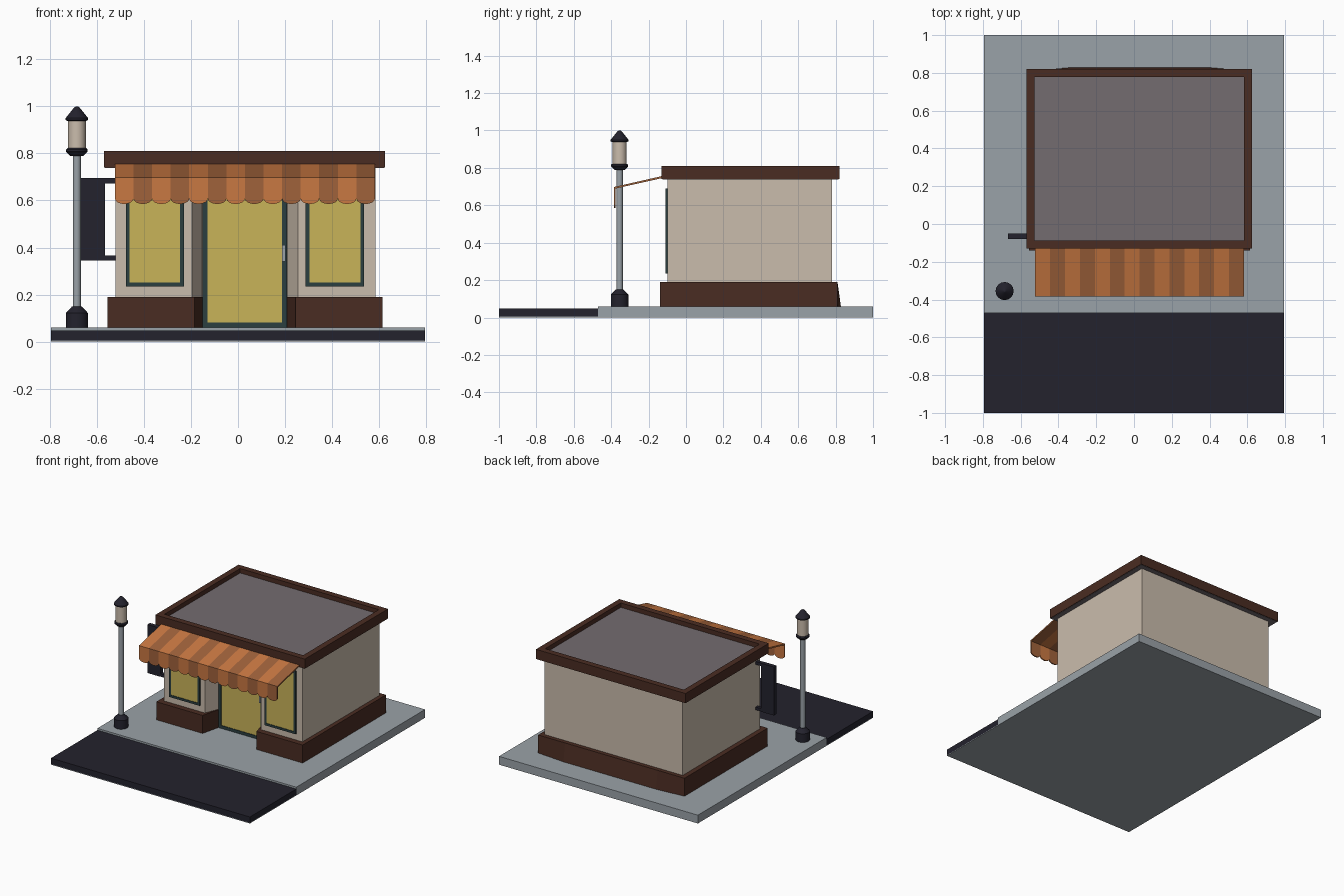
import bpy, bmesh, math

if "Cube" in bpy.data.objects:
    bpy.data.objects.remove(bpy.data.objects["Cube"])


def material(name, hex_code):
    def linear(i):
        c = int(hex_code[i:i + 2], 16) / 255
        return c / 12.92 if c <= 0.04045 else ((c + 0.055) / 1.055) ** 2.4
    m = bpy.data.materials.new(name)
    m.diffuse_color = (linear(0), linear(2), linear(4), 1)
    m.use_nodes = True
    m.node_tree.nodes["Principled BSDF"].inputs["Base Color"].default_value = m.diffuse_color
    return m


NAVY = material("dark navy", "23222d")
CREAM = material("cream plaster", "cabcac")
BROWN = material("dark brown wood", "4a2c22")
TEAL = material("dark teal paint", "2b3f40")
YELLOW = material("warm yellow glass", "c9b459")
GREY = material("pale blue grey", "9aa2a8")
ROOF = material("mauve grey roof", "746c70")
ORANGE = material("orange cloth", "c97842")
RUST = material("rust cloth", "a0623b")


def finish(name, bm, mats):
    bmesh.ops.recalc_face_normals(bm, faces=bm.faces[:])
    me = bpy.data.meshes.new(name)
    bm.to_mesh(me)
    bm.free()
    for m in mats:
        me.materials.append(m)
    ob = bpy.data.objects.new(name, me)
    bpy.context.collection.objects.link(ob)
    return ob


def add_prism(bm, points, vector, mat_index=0):
    """Extrude a closed 3D outline along a vector."""
    n = len(points)
    a = [bm.verts.new(p) for p in points]
    b = [bm.verts.new([p[i] + vector[i] for i in range(3)]) for p in points]
    faces = [bm.faces.new(a), bm.faces.new(b[::-1])]
    for i in range(n):
        faces.append(bm.faces.new((a[i], b[i], b[(i + 1) % n], a[(i + 1) % n])))
    for f in faces:
        f.material_index = mat_index


def add_box(bm, x0, x1, y0, y1, z0, z1, mat_index=0):
    add_prism(bm, [(x0, y0, z0), (x1, y0, z0), (x1, y1, z0), (x0, y1, z0)],
              (0, 0, z1 - z0), mat_index)


def boxes(name, mat, *bounds):
    bm = bmesh.new()
    for b in bounds:
        add_box(bm, *b)
    return finish(name, bm, [mat])


def floor_plan(name, mat, outline, z0, z1):
    bm = bmesh.new()
    add_prism(bm, [(x, y, z0) for x, y in outline], (0, 0, z1 - z0))
    return finish(name, bm, [mat])


def lathe(name, mat, x, y, profile, sides=16):
    """Revolve (radius, height) pairs around a vertical axis."""
    bm = bmesh.new()
    rings = [[bm.verts.new((x + r * math.cos(math.tau * i / sides),
                            y + r * math.sin(math.tau * i / sides), z))
              for i in range(sides)] for r, z in profile]
    for lo, hi in zip(rings, rings[1:]):
        for i in range(sides):
            j = (i + 1) % sides
            bm.faces.new((lo[i], lo[j], hi[j], hi[i]))
    bm.faces.new(rings[0][::-1])
    bm.faces.new(rings[-1])
    ob = finish(name, bm, [mat])
    bpy.ops.object.select_all(action='DESELECT')
    ob.select_set(True)
    bpy.context.view_layer.objects.active = ob
    bpy.ops.object.shade_smooth_by_angle(angle=math.radians(30))
    return ob


def glazed_frame(name, x0, x1, z0, z1, back, w, depth):
    """Teal border with a slightly sunken yellow pane."""
    front = back - depth
    boxes(name + "_frame", TEAL,
          (x0, x0 + w, front, back, z0, z1), (x1 - w, x1, front, back, z0, z1),
          (x0 + w, x1 - w, front, back, z0, z0 + w),
          (x0 + w, x1 - w, front, back, z1 - w, z1))
    boxes(name + "_glass", YELLOW,
          (x0 + w, x1 - w, front + 0.004, back, z0 + w, z1 - w))


# Ground: pavement on a thin full-size plate, with the lower road in front
boxes("pavement", GREY, (-0.795, 0.795, -0.47, 1, 0, 0.06))
boxes("ground_plate", GREY, (-0.795, 0.795, -1, -0.47, 0, 0.005))
boxes("road", NAVY, (-0.795, 0.795, -1, -0.47, 0.005, 0.047))

# Walls with a splayed door recess
floor_plan("walls", CREAM,
           [(-0.52, -0.1), (-0.195, -0.1), (-0.152, 0.005), (0.21, 0.005),
            (0.255, -0.1), (0.585, -0.1), (0.585, 0.78), (-0.52, 0.78)],
           0.06, 0.745)

# Plinth following the recess, its back foot flared outward
plinth = floor_plan("plinth", BROWN,
                    [(-0.555, -0.14), (-0.185, -0.14), (-0.15, 0.004),
                     (0.208, 0.004), (0.245, -0.14), (0.615, -0.14),
                     (0.615, 0.81), (0.4, 0.81), (-0.34, 0.81), (-0.555, 0.81)],
                    0.06, 0.19)
for v in plinth.data.vertices:
    if v.co.y > 0.8 and v.co.z < 0.1 and abs(v.co.x) < 0.5:
        v.co.y = 0.828

# Roof deck, soffit and surrounding fascia
X0, X1, Y0, Y1, RIM = -0.57, 0.625, -0.13, 0.82, 0.043
boxes("roof_deck", ROOF, (X0 + RIM, X1 - RIM, Y0 + RIM, Y1 - RIM, 0.745, 0.778))
boxes("soffit", ROOF, (X0 + 0.004, X1 - 0.004, Y0 + 0.004, Y1 - 0.004, 0.738, 0.744))
boxes("roof_fascia", BROWN,
      (X0, X1, Y0, Y0 + RIM, 0.74, 0.81), (X0, X1, Y1 - RIM, Y1, 0.74, 0.81),
      (X0, X0 + RIM, Y0 + RIM, Y1 - RIM, 0.74, 0.81),
      (X1 - RIM, X1, Y0 + RIM, Y1 - RIM, 0.74, 0.81))

# Windows, door and handle
glazed_frame("left_window", -0.477, -0.23, 0.235, 0.69, -0.1, 0.016, 0.009)
glazed_frame("right_window", 0.287, 0.536, 0.235, 0.69, -0.1, 0.016, 0.009)
glazed_frame("door", -0.15, 0.208, 0.061, 0.69, 0.006, 0.021, 0.014)
boxes("door_handle", GREY, (0.187, 0.202, -0.03, -0.018, 0.34, 0.41),
      (0.19, 0.199, -0.018, -0.006, 0.345, 0.355),
      (0.19, 0.199, -0.018, -0.006, 0.395, 0.405))

# Awning: alternating sloped strips, each ending in a scalloped flap
bm = bmesh.new()
STRIPS, LEFT, RIGHT = 14, -0.523, 0.582
step = (RIGHT - LEFT) / STRIPS
for i in range(STRIPS):
    xa = LEFT + i * step
    xc, h, c = xa + step / 2, step / 2, i % 2
    slope = [(xa, -0.125, 0.757), (xa, -0.384, 0.698),
             (xa, -0.384, 0.688), (xa, -0.125, 0.746)]
    add_prism(bm, slope, (step, 0, 0), c)
    flap = [(xa, -0.384, 0.698)]
    for k in range(9):
        t = math.pi * k / 8
        flap.append((xc - h * math.cos(t), -0.384, 0.608 - 0.023 * math.sin(t)))
    flap.append((xa + step, -0.384, 0.698))
    add_prism(bm, flap, (0, 0.008, 0), c)
finish("awning", bm, [ORANGE, RUST])

# Hanging sign panel on two wall arms
boxes("sign_panel", NAVY, (-0.668, -0.565, -0.08, -0.05, 0.345, 0.695))
boxes("sign_arms", NAVY, (-0.565, -0.52, -0.077, -0.053, 0.673, 0.695),
      (-0.565, -0.52, -0.077, -0.053, 0.345, 0.366))

# Street lamp
LX, LY = -0.685, -0.355
lathe("lamp_base", NAVY, LX, LY, [(0.047, 0.06), (0.047, 0.122), (0.02, 0.15)])
lathe("lamp_post", GREY, LX, LY, [(0.017, 0.14), (0.017, 0.795)])
lathe("lamp_collar", NAVY, LX, LY,
      [(0.028, 0.79), (0.046, 0.808), (0.046, 0.816), (0.04, 0.822)])
lathe("lamp_glass", CREAM, LX, LY, [(0.038, 0.82), (0.038, 0.942)])
lathe("lamp_cap", NAVY, LX, LY,
      [(0.04, 0.938), (0.048, 0.942), (0.048, 0.95), (0.012, 0.995), (0.004, 1.0)])
